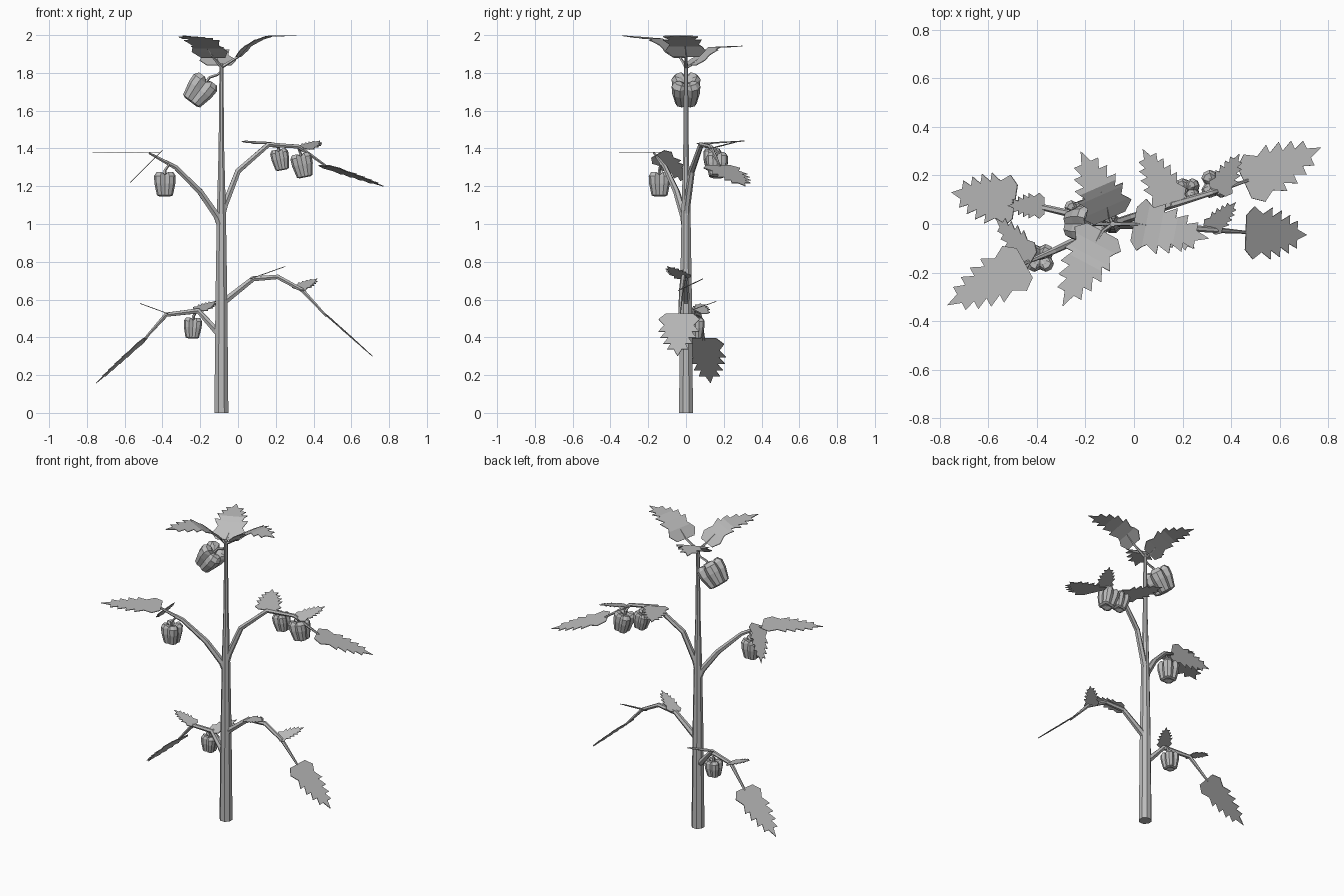
import bpy, bmesh, math
from mathutils import Vector as V

if "Cube" in bpy.data.objects:
    bpy.data.objects.remove(bpy.data.objects["Cube"])

mat = bpy.data.materials.new("plant grey")
mat.diffuse_color = (0.5, 0.5, 0.5, 1)
mat.use_nodes = True
mat.node_tree.nodes["Principled BSDF"].inputs["Base Color"].default_value = mat.diffuse_color


def finish(bm, name, fix=True):
    if fix:
        bmesh.ops.recalc_face_normals(bm, faces=bm.faces)
    me = bpy.data.meshes.new(name)
    bm.to_mesh(me)
    bm.free()
    me.materials.append(mat)
    ob = bpy.data.objects.new(name, me)
    bpy.context.collection.objects.link(ob)
    return ob


def skin(bm, rings):
    n = len(rings[0])
    for a, b in zip(rings, rings[1:]):
        for i in range(n):
            j = (i + 1) % n
            bm.faces.new((a[i], a[j], b[j], b[i]))
    bm.faces.new(rings[0])
    bm.faces.new(rings[-1])


def tube(name, pts, radii, sides=6):
    """Tapered faceted tube through the points."""
    bm = bmesh.new()
    pts = [V(p) for p in pts]
    rings = []
    for k, p in enumerate(pts):
        t = (pts[min(k + 1, len(pts) - 1)] - pts[max(k - 1, 0)]).normalized()
        s = t.cross(V((0, 1, 0))).normalized()
        w = t.cross(s)
        f = k / (len(pts) - 1)
        r = radii[k] if len(radii) == len(pts) else radii[0] + (radii[1] - radii[0]) * f
        ring = []
        for i in range(sides):
            a = 2 * math.pi * (i + 0.5) / sides
            ring.append(bm.verts.new(p + (s * math.cos(a) + w * math.sin(a)) * r))
        rings.append(ring)
    skin(bm, rings)
    finish(bm, name)


# serrated leaf outline: strips of (start, half width) to (end, half width)
STRIPS = [(0, .66, .13, 1), (.13, 1, .27, .72), (.27, .72, .42, .98), (.40, .6, .57, .88),
          (.55, .47, .71, .72), (.69, .34, .84, .52), (.82, .22, 1, 0)]


def leaf(name, path, half, normal=(0, 0, 1)):
    """Leaf blade laid along a path, bent where the path bends."""
    bm = bmesh.new()
    path = [V(p) for p in path]
    lens = [(b - a).length for a, b in zip(path, path[1:])]
    total = sum(lens)
    bends = [sum(lens[:k]) / total for k in range(1, len(lens))]
    side = V(normal).cross(path[-1] - path[0]).normalized()

    def at(u):
        d = u * total
        for a, b, l in zip(path, path[1:], lens):
            if d <= l + 1e-6:
                return a.lerp(b, d / l)
            d -= l
        return path[-1]

    for u0, w0, u1, w1 in STRIPS:
        us = [u0] + [b for b in bends if u0 + .005 < b < u1 - .005] + [u1]
        prev = None
        for u in us:
            w = (w0 + (w1 - w0) * (u - u0) / (u1 - u0)) * half
            c = at(u)
            cur = [bm.verts.new(c - side * w)]
            if w > 0:
                cur.append(bm.verts.new(c + side * w))
            if prev:
                bm.faces.new(prev[::-1] + cur)
            prev = cur
    bmesh.ops.remove_doubles(bm, verts=bm.verts, dist=0.0004)
    bm.normal_update()
    for f in bm.faces:
        if f.normal.dot(V(normal)) < 0:
            f.normal_flip()
    ob = finish(bm, name, False)
    mod = ob.modifiers.new("thickness", 'SOLIDIFY')
    mod.thickness = .004
    mod.offset = 0


def pepper(name, top, bottom, radius, stalk):
    """Four-lobed tapering fruit with a dimpled top and a bent stalk."""
    bm = bmesh.new()
    top, bottom = V(top), V(bottom)
    up = top - bottom
    h = up.length
    q = up.to_track_quat('Z', 'Y')
    rings = []
    # radius, height, groove depth
    for r, z, g in ((.12, .86, .9), (.45, 1.0, .7), (.78, 1.02, .66), (1, .86, .68),
                    (.97, .55, .76), (.74, .05, .8), (.5, 0, .8), (.12, .07, .9)):
        lobes = (g, .97, 1.04, .97)
        ring = []
        for i in range(16):
            a = 2 * math.pi * i / 16
            m = r * radius * lobes[i % 4]
            dip = .12 * h if i % 4 == 0 and .3 < r < .8 and z > .9 else 0
            ring.append(bm.verts.new(bottom + q @ V((m * math.cos(a), m * math.sin(a), z * h - dip))))
        rings.append(ring)
    skin(bm, rings)
    finish(bm, name)
    tube(name + "_stalk", [bottom + up * .83, top + up * .1] + stalk, (.009, .006), 5)


# main stem
X = -0.088
tube("main_stem", [(X, 0, 0), (X, 0, .6), (X, 0, 1.05), (X, 0, 1.4), (X, 0, 1.85)],
     (.040, .034, .026, .016, .011), 8)

# branches
tube("lower_right_branch", [(-.09, 0, .57), (-.06, 0, .6), (.08, -.005, .71), (.21, -.015, .72),
                            (.34, -.025, .65), (.47, -.035, .51)], (.02, .02, .016, .014, .012, .006))
tube("lower_left_branch", [(-.09, 0, .41), (-.12, .01, .44), (-.21, .03, .54), (-.38, .07, .52),
                           (-.5, .095, .385)], (.02, .02, .016, .013, .007))
tube("middle_left_branch", [(-.09, 0, .99), (-.11, -.01, 1.04), (-.2, -.05, 1.17), (-.33, -.11, 1.3),
                            (-.47, -.17, 1.375)], (.024, .021, .018, .014, .006))
tube("middle_right_branch", [(-.09, 0, 1.03), (-.07, .005, 1.1), (0, .03, 1.28), (.16, .08, 1.42),
                             (.32, .13, 1.41), (.47, .18, 1.305)], (.022, .019, .017, .015, .012, .006))

# large leaves at the branch ends
leaf("lower_right_end_leaf", [(.46, -.035, .525), (.712, -.045, .3)], .109)
leaf("lower_left_end_leaf", [(-.49, .09, .395), (-.752, .13, .157)], .108)
leaf("middle_left_end_leaf", [(-.45, -.16, 1.38), (-.77, -.335, 1.38)], .105)
leaf("middle_right_end_leaf", [(.455, .17, 1.31), (.77, .315, 1.2)], .107)

# small leaves along the branches
leaf("lower_right_inner_leaf", [(.08, -.005, .715), (.25, -.1, .775)], .052, (-.33, 0, .94))
leaf("lower_right_outer_leaf", [(.31, -.025, .655), (.42, .09, .71)], .047, (0, -.4, .9))
leaf("lower_left_inner_leaf", [(-.21, .03, .545), (-.12, .16, .59)], .047, (0, -.33, .94))
leaf("lower_left_outer_leaf", [(-.37, .075, .525), (-.52, .075, .58)], .053)
leaf("middle_left_small_leaf", [(-.42, -.15, 1.37), (-.57, .025, 1.22)], .067, (-.7, 0, .7))
leaf("middle_right_inner_leaf", [(.16, .08, 1.425), (.035, .31, 1.44)], .08)
leaf("middle_right_outer_leaf", [(.345, .13, 1.4), (.435, .29, 1.44)], .055, (0, -.3, .95))

# crown leaves, arched, each on a short stalk
crown = {
    "right": ([(0, 0, 1.885), (.05, -.005, 1.94), (.11, -.02, 1.975), (.17, -.03, 1.995),
               (.31, -.06, 1.997)], .108),
    "front": ([(-.13, -.03, 1.88), (-.16, -.08, 1.93), (-.185, -.13, 1.965), (-.2, -.16, 1.98),
               (-.295, -.34, 1.997)], .108),
    "back": ([(-.1, .025, 1.84), (-.11, .07, 1.875), (-.135, .12, 1.915), (-.15, .15, 1.935),
              (-.22, .3, 1.942)], .105)}
for name, (path, half) in crown.items():
    leaf("crown_leaf_" + name, path, half)
    tube("crown_stalk_" + name, [(X, 0, 1.83), path[0], path[1]], (.010, .007, .003), 5)

# fruits
pepper("crown_pepper", (-.16, 0, 1.765), (-.25, 0, 1.645), .085, [V((-.11, 0, 1.79)), V((X, 0, 1.81))])
pepper("middle_left_pepper", (-.387, -.14, 1.272), (-.387, -.14, 1.146), .064,
       [V((-.365, -.135, 1.315)), V((-.375, -.13, 1.33))])
pepper("middle_right_inner_pepper", (.215, .14, 1.393), (.235, .14, 1.285), .054,
       [V((.205, .12, 1.415)), V((.215, .1, 1.42))])
pepper("middle_right_outer_pepper", (.33, .165, 1.37), (.355, .165, 1.247), .064,
       [V((.32, .15, 1.4)), V((.315, .13, 1.41))])
pepper("lower_left_pepper", (-.237, .05, .501), (-.243, .05, .394), .054,
       [V((-.225, .045, .53)), V((-.22, .035, .54))])
